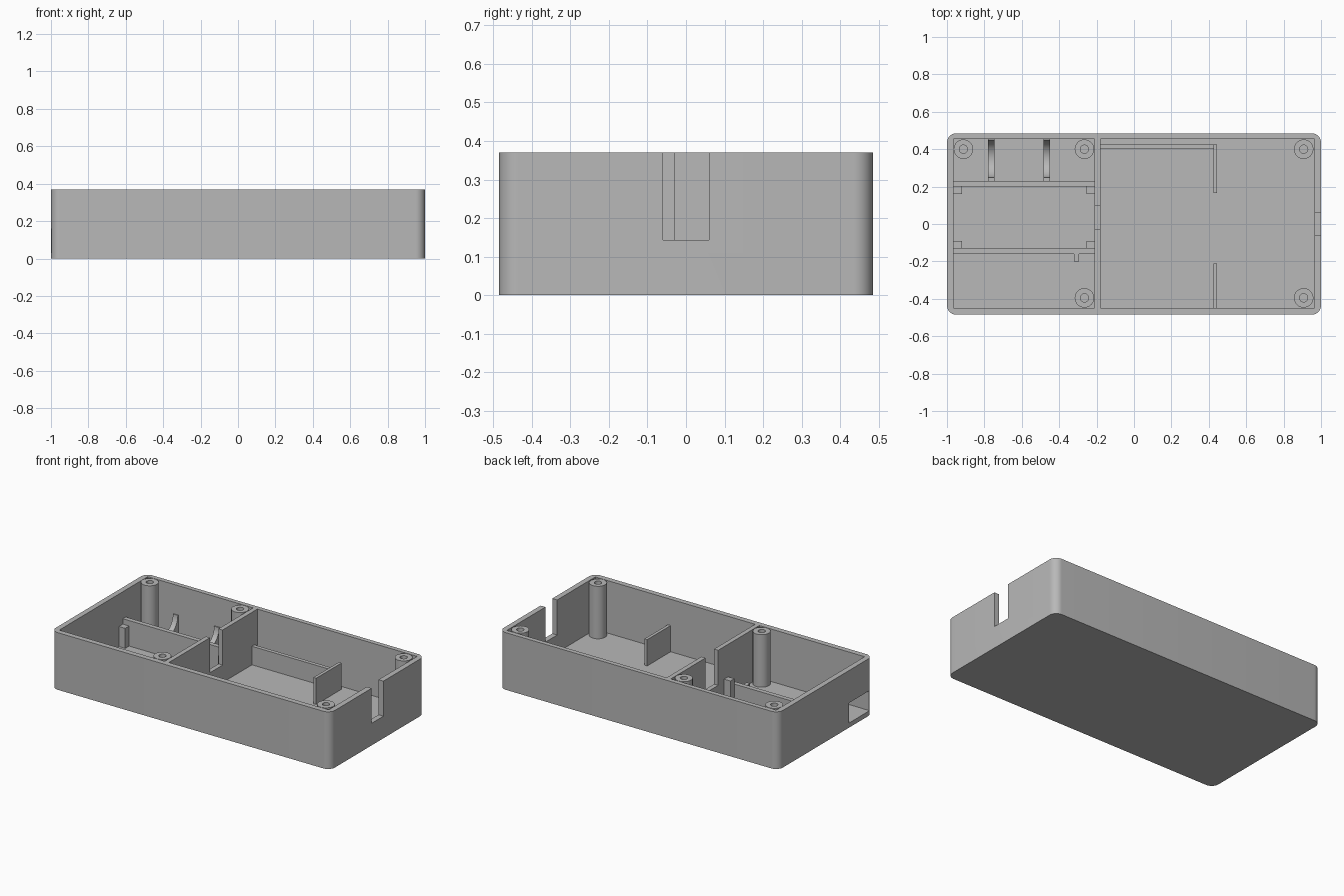
import bpy
import bmesh
from math import cos, sin, pi, radians

cube = bpy.data.objects.get("Cube")
if cube:
    bpy.data.objects.remove(cube, do_unlink=True)

grey = bpy.data.materials.new("plain_grey")
grey.use_nodes = True
colour = (0.48, 0.48, 0.48, 1)
grey.diffuse_color = colour
grey.node_tree.nodes["Principled BSDF"].inputs["Base Color"].default_value = colour

HEIGHT, FLOOR = 0.37, 0.03
IN_X, FRONT, BACK = 0.965, -0.45, 0.455   # inner wall faces


def finish(name, bm, smooth=False):
    bmesh.ops.recalc_face_normals(bm, faces=bm.faces)
    mesh = bpy.data.meshes.new(name)
    bm.to_mesh(mesh)
    bm.free()
    mesh.materials.append(grey)
    obj = bpy.data.objects.new(name, mesh)
    bpy.context.collection.objects.link(obj)
    if smooth:
        smooth_object(obj)
    return obj


def activate(obj):
    bpy.ops.object.select_all(action='DESELECT')
    obj.select_set(True)
    bpy.context.view_layer.objects.active = obj


def smooth_object(obj):
    activate(obj)
    bpy.ops.object.shade_smooth_by_angle(angle=radians(30))


def prism(name, points, offset, smooth=False):
    """Extrude a flat outline along an offset."""
    bm = bmesh.new()
    face = bm.faces.new([bm.verts.new(p) for p in points])
    ext = bmesh.ops.extrude_face_region(bm, geom=[face])
    verts = [g for g in ext["geom"] if isinstance(g, bmesh.types.BMVert)]
    bmesh.ops.translate(bm, verts=verts, vec=offset)
    return finish(name, bm, smooth)


def box(name, x0, x1, y0, y1, z0, z1):
    outline = [(x0, y0, z0), (x1, y0, z0), (x1, y1, z0), (x0, y1, z0)]
    return prism(name, outline, (0, 0, z1 - z0))


def cut(obj, *cutters):
    for cutter in cutters:
        cutter.hide_render = True
        mod = obj.modifiers.new("cut", 'BOOLEAN')
        mod.operation = 'DIFFERENCE'
        mod.solver = 'EXACT'
        mod.object = cutter
        activate(obj)
        bpy.ops.object.modifier_apply(modifier=mod.name)
        bpy.data.objects.remove(cutter, do_unlink=True)


# Outer shell with rounded vertical corners
R, STEPS = 0.05, 10
outline = []
for k, (sx, sy) in enumerate([(1, 1), (-1, 1), (-1, -1), (1, -1)]):
    for i in range(STEPS + 1):
        a = (k + i / STEPS) * pi / 2
        outline.append((sx * (1 - R) + R * cos(a), sy * (0.485 - R) + R * sin(a), 0))
shell = prism("case_shell", outline, (0, 0, HEIGHT))
cut(shell,
    box("cavity_cutter", -IN_X, IN_X, FRONT, BACK, FLOOR, 0.5),
    box("cable_notch_cutter", 0.9, 1.1, -0.06, 0.06, 0.143, 0.5),
    box("socket_window_cutter", -1.1, -0.9, -0.449, -0.24, FLOOR, 0.16))
smooth_object(shell)

# Full height divider with its wire slot
divider = box("divider", -0.21, -0.18, FRONT, BACK, FLOOR, HEIGHT)
cut(divider, box("wire_slot_cutter", -0.3, -0.1, -0.03, 0.1, 0.143, 0.5))

# Low walls of the small compartments
box("bay_back_wall", -IN_X, -0.21, 0.2, 0.23, FLOOR, 0.195)
box("bay_front_wall", -IN_X, -0.21, -0.16, -0.13, FLOOR, 0.125)
box("stop_post", -0.32, -0.295, -0.2, -0.16, FLOOR, 0.12)

# Square support posts in the bay corners
for side, x in (("right", -IN_X), ("left", -0.255)):
    for end, y in (("back", 0.16), ("front", -0.13)):
        box(f"bay_post_{end}_{side}", x, x + 0.045, y, y + 0.04, FLOOR, 0.16)

# Retaining walls of the large compartment
box("long_retainer", -0.18, 0.425, 0.4, 0.425, FLOOR, 0.15)
box("retainer_back", 0.425, 0.445, 0.165, 0.425, FLOOR, 0.2)
box("retainer_front", 0.425, 0.445, FRONT, -0.21, FLOOR, 0.2)

# Curved cradles
for n, x in enumerate((-0.78, -0.485)):
    profile = [(x, 0.23, FLOOR), (x, BACK, FLOOR), (x, BACK, 0.18)]
    for i in range(25):
        a = -pi * i / 24
        profile.append((x, 0.348 + 0.1 * cos(a), 0.18 + 0.1 * sin(a)))
    profile.append((x, 0.23, 0.18))
    prism(f"cradle_{n + 1}", profile, (0.035, 0, 0), True)


# Screw bosses, turned from a profile with a blind hole
def boss(name, x, y):
    bm = bmesh.new()
    outer, hole, depth = 0.052, 0.022, 0.15
    profile = [(0, HEIGHT - depth), (hole, HEIGHT - depth), (hole, HEIGHT),
               (outer, HEIGHT), (outer, FLOOR)]
    verts = [bm.verts.new((x + r, y, z)) for r, z in profile]
    edges = [bm.edges.new(pair) for pair in zip(verts, verts[1:])]
    bmesh.ops.spin(bm, geom=verts + edges, cent=(x, y, 0), axis=(0, 0, 1),
                   angle=2 * pi, steps=40)
    bmesh.ops.remove_doubles(bm, verts=bm.verts, dist=0.0005)
    finish(name, bm, True)


for n, (x, y) in enumerate([(-0.912, 0.4), (-0.265, 0.4), (0.907, 0.4),
                            (-0.265, -0.395), (0.907, -0.395)]):
    boss(f"screw_boss_{n + 1}", x, y)
